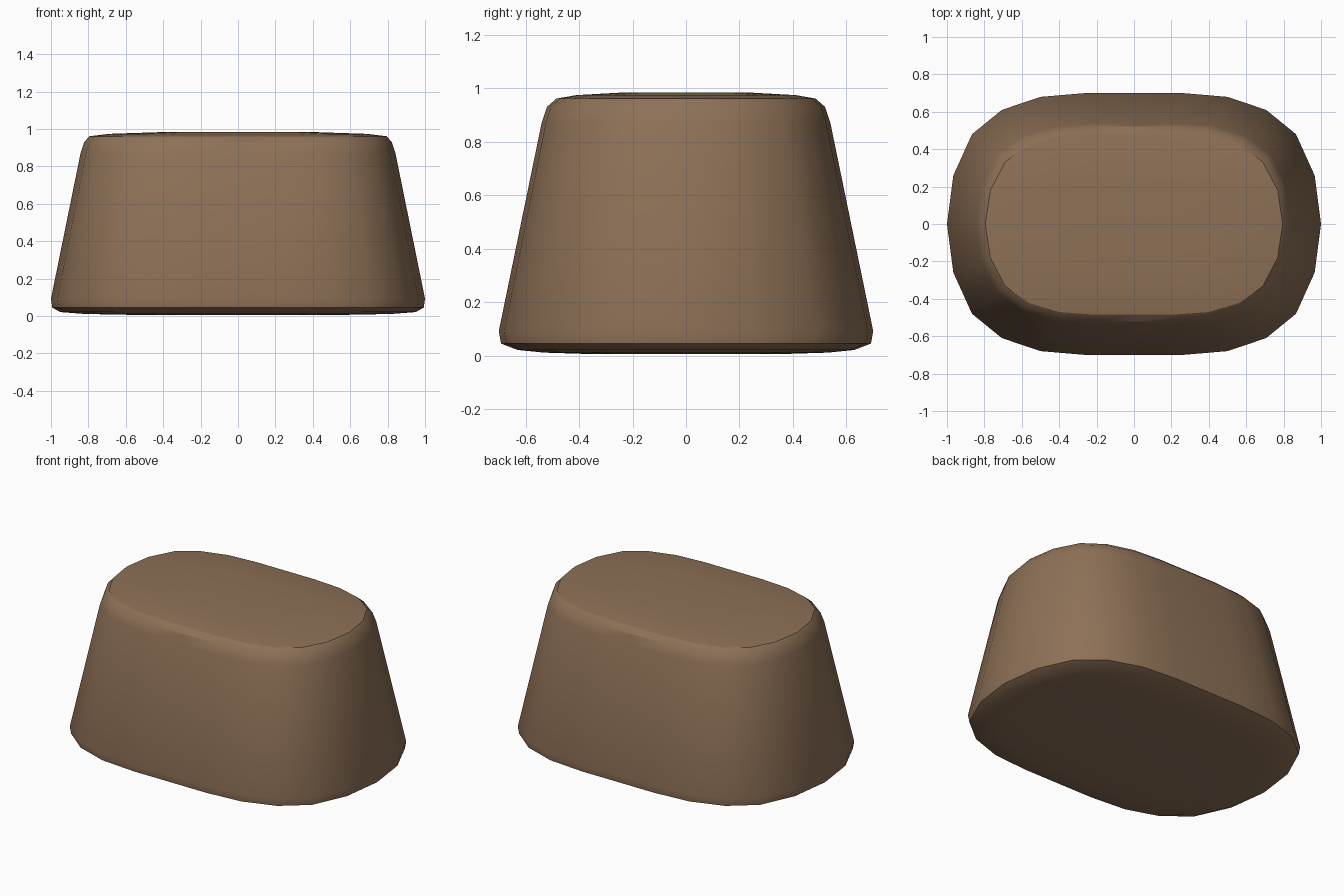
import bpy, bmesh, math

if "Cube" in bpy.data.objects:
    bpy.data.objects.remove(bpy.data.objects["Cube"])

# Quarter of the rounded plan outline (unit half-sizes), 24 sides in total
QUARTER_Y = [0, .371, .686, .871, .971, 1, 1]
N = 24


def outline():
    pts = []
    for i in range(N):
        a = 2 * math.pi * i / N
        k = i % 12
        y = QUARTER_Y[k if k <= 6 else 12 - k]
        pts.append((math.cos(a), y if i < 12 else -y))
    return pts


# Rings from bottom to top: half width, half depth, height
RINGS = [
    (.50, .34, .005), (.82, .53, .011), (.95, .63, .021), (.993, .692, .045),
    (1.0, .70, .092), (.842, .54, .87), (.822, .52, .93),
    (.795, .485, .961), (.69, .41, .974), (.42, .25, .983),
]

bm = bmesh.new()
plan = outline()
rings = [[bm.verts.new((x * w, y * d, z)) for x, y in plan] for w, d, z in RINGS]
for a, b in zip(rings, rings[1:]):
    for i in range(N):
        j = (i + 1) % N
        bm.faces.new((a[i], a[j], b[j], b[i]))
bm.faces.new(rings[0][::-1])
bm.faces.new(rings[-1])
bmesh.ops.recalc_face_normals(bm, faces=bm.faces)

# Tapered rounded block
mesh = bpy.data.meshes.new("tapered_block")
bm.to_mesh(mesh)
bm.free()
block = bpy.data.objects.new("tapered_block", mesh)
bpy.context.collection.objects.link(block)

mat = bpy.data.materials.new("brown")
mat.diffuse_color = (.27, .165, .095, 1)
mat.use_nodes = True
mat.node_tree.nodes["Principled BSDF"].inputs["Base Color"].default_value = mat.diffuse_color
mesh.materials.append(mat)

bpy.context.view_layer.objects.active = block
block.select_set(True)
bpy.ops.object.shade_smooth_by_angle(angle=math.radians(30))
